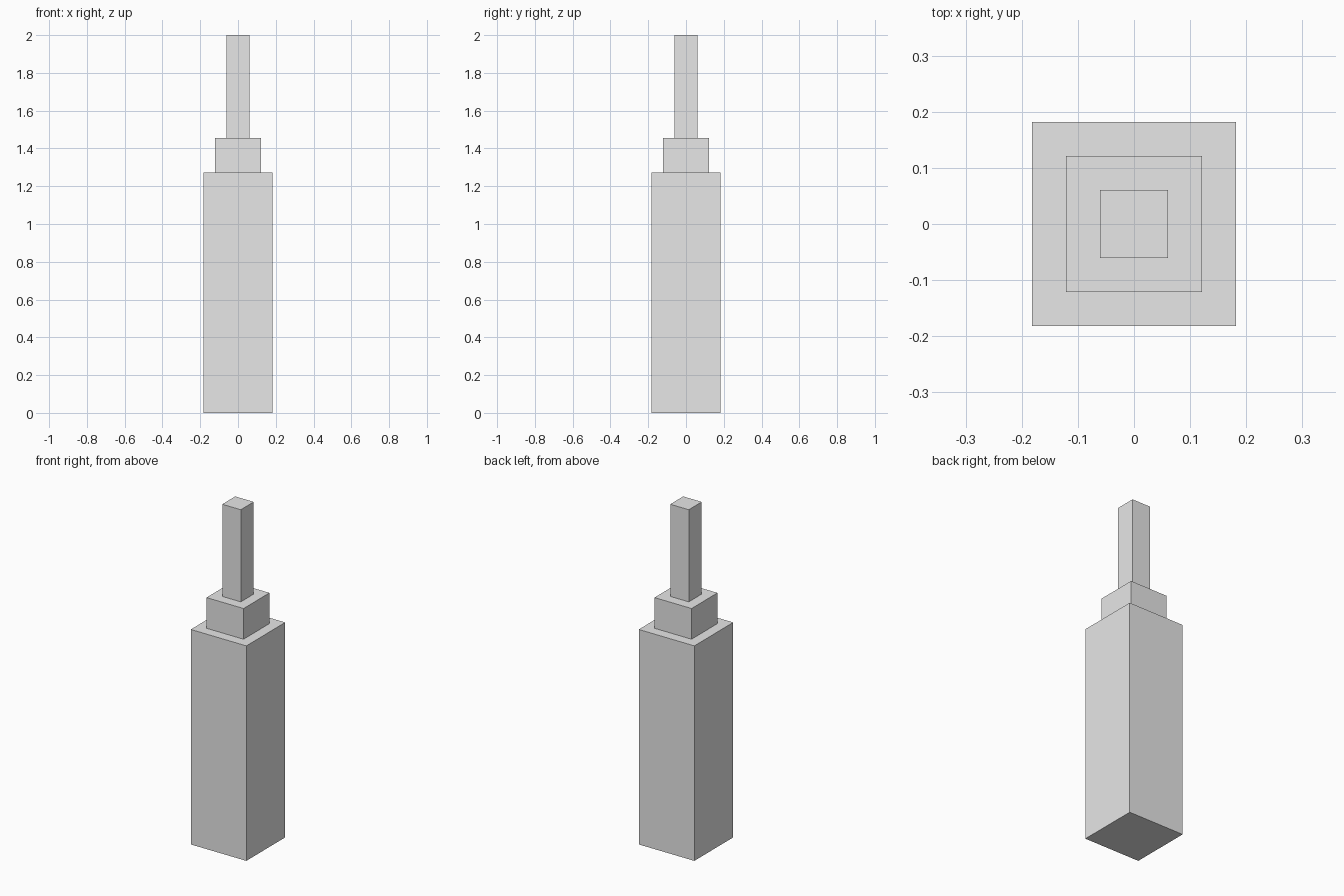
import bpy

# Remove the default cube
default = bpy.data.objects.get("Cube")
if default:
    bpy.data.objects.remove(default, do_unlink=True)

# Single plain grey
GREY = (0.8, 0.8, 0.8, 1.0)
grey = bpy.data.materials.new("light_grey")
grey.use_nodes = True
grey.diffuse_color = GREY
grey.node_tree.nodes["Principled BSDF"].inputs["Base Color"].default_value = GREY

UNIT = 2 / 11  # eleven units of total height


def add_tier(name, width, bottom, height):
    """Square box standing at the given height, centred on the axis."""
    bpy.ops.mesh.primitive_cube_add(size=1, location=(0, 0, bottom + height / 2))
    tier = bpy.context.object
    tier.name = name
    tier.scale = (width, width, height)
    bpy.ops.object.transform_apply(location=False, rotation=False, scale=True)
    tier.data.materials.append(grey)


# Stacked tiers: name, width and height in units
tiers = [
    ("tower_body", 2, 7),
    ("upper_block", 4 / 3, 1),
    ("spire", 2 / 3, 3),
]
level = 0
for name, width, height in tiers:
    add_tier(name, width * UNIT, level * UNIT, height * UNIT)
    level += height
